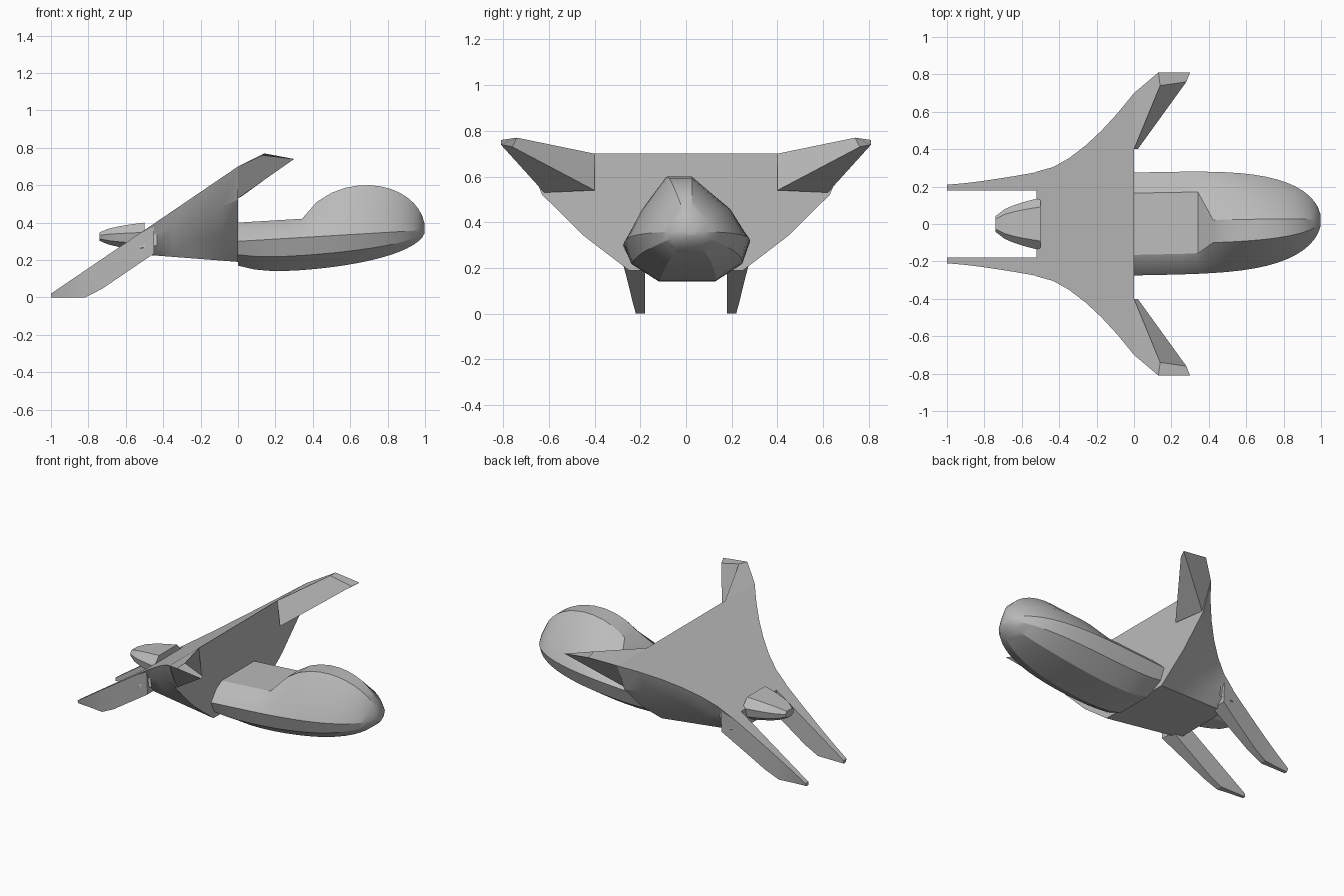
import bpy, bmesh, math

cube = bpy.data.objects.get("Cube")
if cube:
    bpy.data.objects.remove(cube, do_unlink=True)

grey = bpy.data.materials.new("stone_grey")
grey.use_nodes = True
tone = (0.5, 0.5, 0.5, 1)
grey.diffuse_color = tone
grey.node_tree.nodes["Principled BSDF"].inputs["Base Color"].default_value = tone


def loft(name, rings, mirror=False):
    """Skin a row of equal-length closed rings and cap both ends."""
    bm = bmesh.new()
    loops = [[bm.verts.new(point) for point in ring] for ring in rings]
    count = len(loops[0])
    for near, far in zip(loops, loops[1:]):
        for i in range(count):
            j = (i + 1) % count
            bm.faces.new((near[i], near[j], far[j], far[i]))
    bm.faces.new(loops[0])
    bm.faces.new(loops[-1])
    bmesh.ops.recalc_face_normals(bm, faces=bm.faces)
    mesh = bpy.data.meshes.new(name)
    bm.to_mesh(mesh)
    bm.free()
    mesh.materials.append(grey)
    part = bpy.data.objects.new(name, mesh)
    bpy.context.collection.objects.link(part)
    if mirror:
        modifier = part.modifiers.new("Mirror", "MIRROR")
        modifier.use_axis = (False, True, False)
        modifier.use_mirror_merge = False
    bpy.ops.object.select_all(action="DESELECT")
    part.select_set(True)
    bpy.context.view_layer.objects.active = part
    bpy.ops.object.shade_smooth_by_angle(angle=math.radians(25))


def symmetric(x, half):
    """Full ring at x from points on the +y half."""
    return [(x, y, z) for y, z in half] + [(x, -y, z) for y, z in reversed(half)]


def steps(count):
    return [i / count for i in range(count + 1)]


def mix(start, end, t):
    return start + (end - start) * t


def back_height(x):
    """The straight slope shared by the back and the legs."""
    return 0.7 + 0.68 * x


# Wedge-shaped torso, widening toward the shoulders
def torso_ring(t):
    x = mix(-0.52, 0, t)
    top = back_height(x)
    low = mix(0.23, 0.19, t)
    spread = mix(0.28, 0.7, t ** 1.6)
    return symmetric(x, [
        (spread, top),
        (spread * 0.9, mix(low, top, 0.65)),
        (spread - 0.25 * t, mix(low, top, 0.3)),
        (mix(0.2, 0.25, t), low),
    ])


loft("torso", [torso_ring(t) for t in steps(6)])

# Raised arms, swept outward and up
arm_root = [(0, 0.4, 0.7), (0, 0.7, 0.7), (0, 0.62, 0.53), (0.02, 0.4, 0.54)]
arm_tip = [(0.14, 0.74, 0.77), (0.13, 0.81, 0.76), (0.3, 0.81, 0.74), (0.28, 0.76, 0.73)]
loft("arm", [arm_root, arm_tip], mirror=True)


# Tapering legs reaching down to the ground
def leg_ring(t):
    x = mix(-0.45, -1, t)
    top = back_height(x)
    low = max(0, top - 0.16)
    inner = 0.18
    outer = inner + mix(0.03, 0.11, (1 - t) ** 1.3)
    return [(x, inner, top), (x, outer, top), (x, outer - 0.01, low), (x, inner, low)]


loft("leg", [leg_ring(t) for t in steps(6)], mirror=True)


# Small rounded head between the legs
def head_ring(t):
    bulge = mix(0.05, 1, t) ** 0.4
    width = 0.14 * bulge
    height = 0.075 * bulge
    middle = 0.325
    return symmetric(mix(-0.74, -0.5, t), [
        (width * 0.65, middle + height),
        (width, middle + height * 0.3),
        (width * 0.9, middle - height * 0.5),
        (width * 0.5, middle - height),
    ])


loft("head", [head_ring(t) for t in steps(5)])


# Egg-shaped hull: flat deck near the torso, then a dome with an off-centre ridge
def hull_ring(step):
    t = min(math.sin(step * math.pi / 2), 0.998)
    width = 0.275 * math.sqrt(1 - t ** 4)
    middle = mix(0.3, 0.36, t)
    low = middle - 0.18 * math.sqrt(1 - t ** 3) + 0.05 * (1 - t) ** 8
    dome = 0.26 * math.sqrt(max(0, 1 - ((t - 0.66) / 0.34) ** 2))
    deck = 0.1 if t < 0.35 else 0
    rise = max(dome, deck)
    domed = dome > deck
    ridge = (-0.4, 0.05) if domed else (-0.6, 0.6)
    shoulder = middle + rise * (0.46 if domed else 0.7)
    chine = mix(low, middle, 0.45)
    centre = 0.02 * t
    outline = [
        (ridge[1], middle + rise), (0.72, shoulder), (1, middle), (0.88, chine),
        (0.45, low), (-0.45, low),
        (-0.88, chine), (-1, middle), (-0.8, shoulder), (ridge[0], middle + rise),
    ]
    return [(t, centre + side * width, z) for side, z in outline]


loft("hull", [hull_ring(step) for step in steps(18)])
